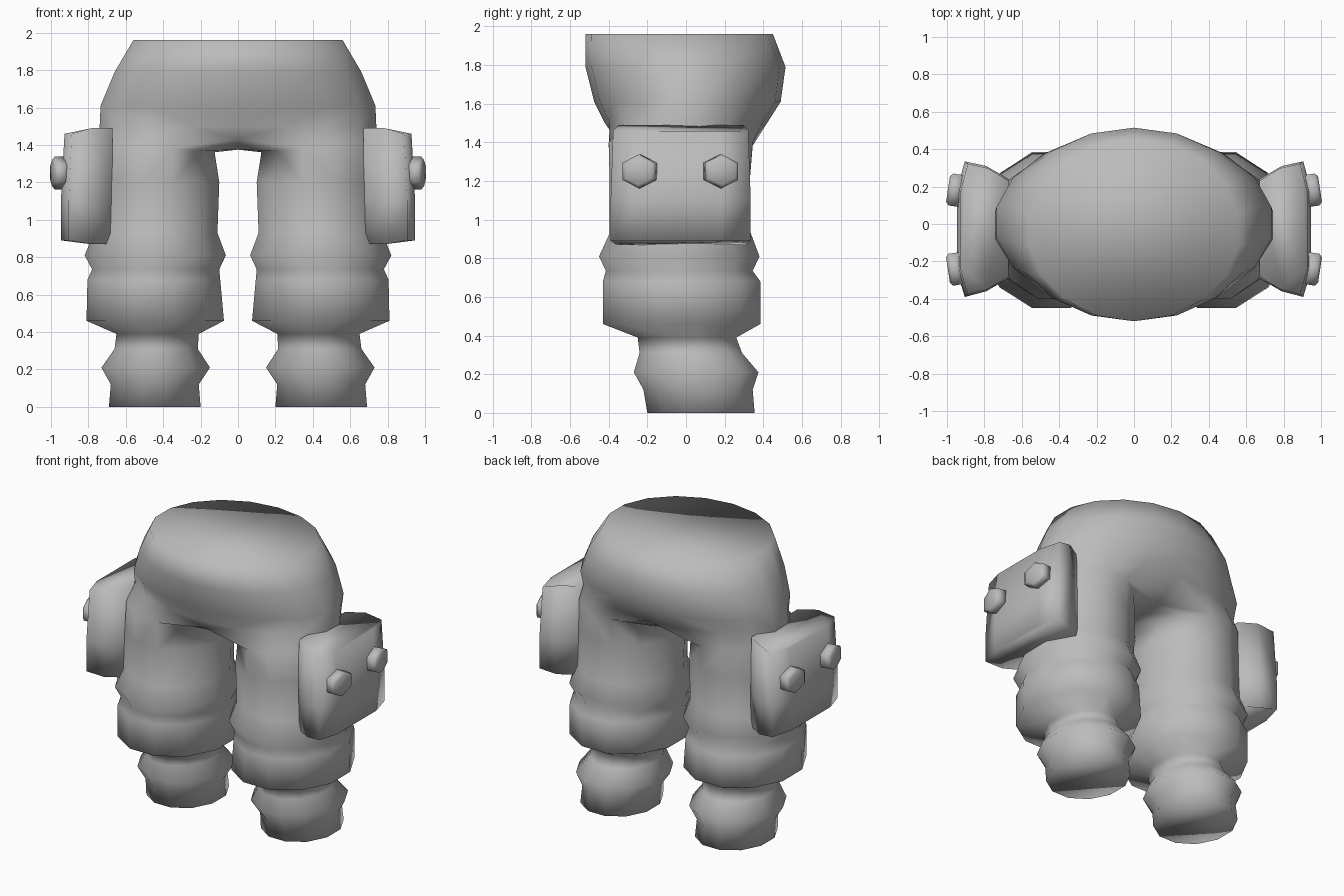
import bpy, bmesh, math
from mathutils import Matrix, Vector

cube = bpy.data.objects.get("Cube")
if cube:
    bpy.data.objects.remove(cube, do_unlink=True)

grey = bpy.data.materials.new("plain_grey")
grey.use_nodes = True
GREY = (0.5, 0.5, 0.5, 1)
grey.diffuse_color = GREY
grey.node_tree.nodes["Principled BSDF"].inputs["Base Color"].default_value = GREY


def finish(bm, name):
    """Turn a +x half into a smooth object mirrored across x = 0."""
    bmesh.ops.recalc_face_normals(bm, faces=bm.faces)
    mesh = bpy.data.meshes.new(name)
    bm.to_mesh(mesh)
    bm.free()
    mesh.materials.append(grey)
    mesh.shade_smooth()
    obj = bpy.data.objects.new(name, mesh)
    bpy.context.collection.objects.link(obj)
    mirror = obj.modifiers.new("mirror", "MIRROR")
    mirror.merge_threshold = 0.001
    return obj


def bridge(bm, a, b, closed=False):
    count = len(a)
    for i in range(count if closed else count - 1):
        j = (i + 1) % count
        bm.faces.new((a[i], a[j], b[j], b[i]))


# Trousers: leg rings as z, inner x, outer x, front y, back y
LEG = [
    (1.39, .125, .74, -.40, .345), (1.2, .10, .76, -.395, .33),
    (.93, .11, .77, -.395, .335), (.81, .065, .82, -.45, .38),
    (.735, .10, .78, -.415, .345), (.68, .095, .805, -.43, .385),
    (.46, .075, .81, -.43, .385), (.39, .21, .65, -.25, .26),
    (.31, .215, .66, -.24, .29), (.21, .15, .73, -.27, .375),
    (.12, .21, .68, -.22, .345), (0, .20, .69, -.20, .355),
]
# Pelvis rings as z, half width, front y, back y
PELVIS = [
    (1.5, .74, -.42, .42), (1.61, .735, -.475, .49),
    (1.79, .66, -.52, .515), (1.96, .56, -.52, .45),
]
SIDES = 12
FLAT = math.cos(math.pi / SIDES)

bm = bmesh.new()
rings = []
for z, x0, x1, y0, y1 in LEG:
    ring = []
    for k in range(SIDES):
        a = math.tau * (k + .5) / SIDES
        tilt = .03 * math.cos(a) if not rings else 0
        ring.append(bm.verts.new((
            (x0 + x1) / 2 + (x1 - x0) / 2 * math.cos(a) / FLAT,
            (y0 + y1) / 2 + (y1 - y0) / 2 * math.sin(a) / FLAT,
            z + tilt)))
    rings.append(ring)
for upper, lower in zip(rings, rings[1:]):
    bridge(bm, upper, lower, closed=True)
bm.faces.new(rings[-1])

# Crotch strip from the inside of the leg to the middle
inner = rings[0][3:9]
middle = []
for i, v in enumerate(inner):
    end = i in (0, len(inner) - 1)
    middle.append(bm.verts.new((0, v.co.y * .93, 1.43 if end else 1.375)))
bridge(bm, inner, middle)

# Pelvis arcs run from front centre around the side to back centre
arc = [middle[-1]] + rings[0][8:] + rings[0][:4] + [middle[0]]
for z, half, y0, y1 in PELVIS:
    new = []
    for i in range(len(arc)):
        t = math.pi * (i / (len(arc) - 1) - .5)
        x = 0 if i in (0, len(arc) - 1) else half * math.cos(t) * 1.015
        new.append(bm.verts.new((x, (y0 + y1) / 2 + (y1 - y0) / 2 * math.sin(t), z)))
    bridge(bm, arc, new)
    arc = new
bm.faces.new(arc)
finish(bm, "trousers")

# Hip pouches: a curved plan stacked in three layers
PLAN = [(.67, -.29), (.79, -.36), (.905, -.39), (.947, -.25),
        (.947, .18), (.905, .335), (.79, .31), (.67, .24)]
bm = bmesh.new()
layers = []
for z, drop, shrink in ((.87, .02, 1), (1.1, 0, 1), (1.49, -.03, .93)):
    layer = []
    for x, y in PLAN:
        outer = x > .85
        layer.append(bm.verts.new((
            .67 + (x - .67) * shrink, -.03 + (y + .03) * (shrink + 1) / 2,
            z + (drop if outer else 0))))
    layers.append(layer)
for low, high in zip(layers, layers[1:]):
    bridge(bm, low, high, closed=True)
bm.faces.new(layers[0])
bm.faces.new(layers[-1])
finish(bm, "hip_pouches")

# Hexagonal studs, two on each pouch, leaning slightly apart
for name, y, lean in (("front_studs", -.24, -.15), ("back_studs", .18, .15)):
    bm = bmesh.new()
    place = Matrix.Translation((.95, y, 1.25)) @ Matrix.Rotation(lean, 4, "Z")
    stack = []
    for x, r in ((-.03, .088), (.03, .088), (.045, .07)):
        stack.append([bm.verts.new(place @ Vector((
            x, 1.13 * r * math.sin(math.tau * k / 6),
            r * math.cos(math.tau * k / 6)))) for k in range(6)])
    for low, high in zip(stack, stack[1:]):
        bridge(bm, low, high, closed=True)
    bm.faces.new(stack[0])
    bm.faces.new(stack[-1])
    finish(bm, name)
